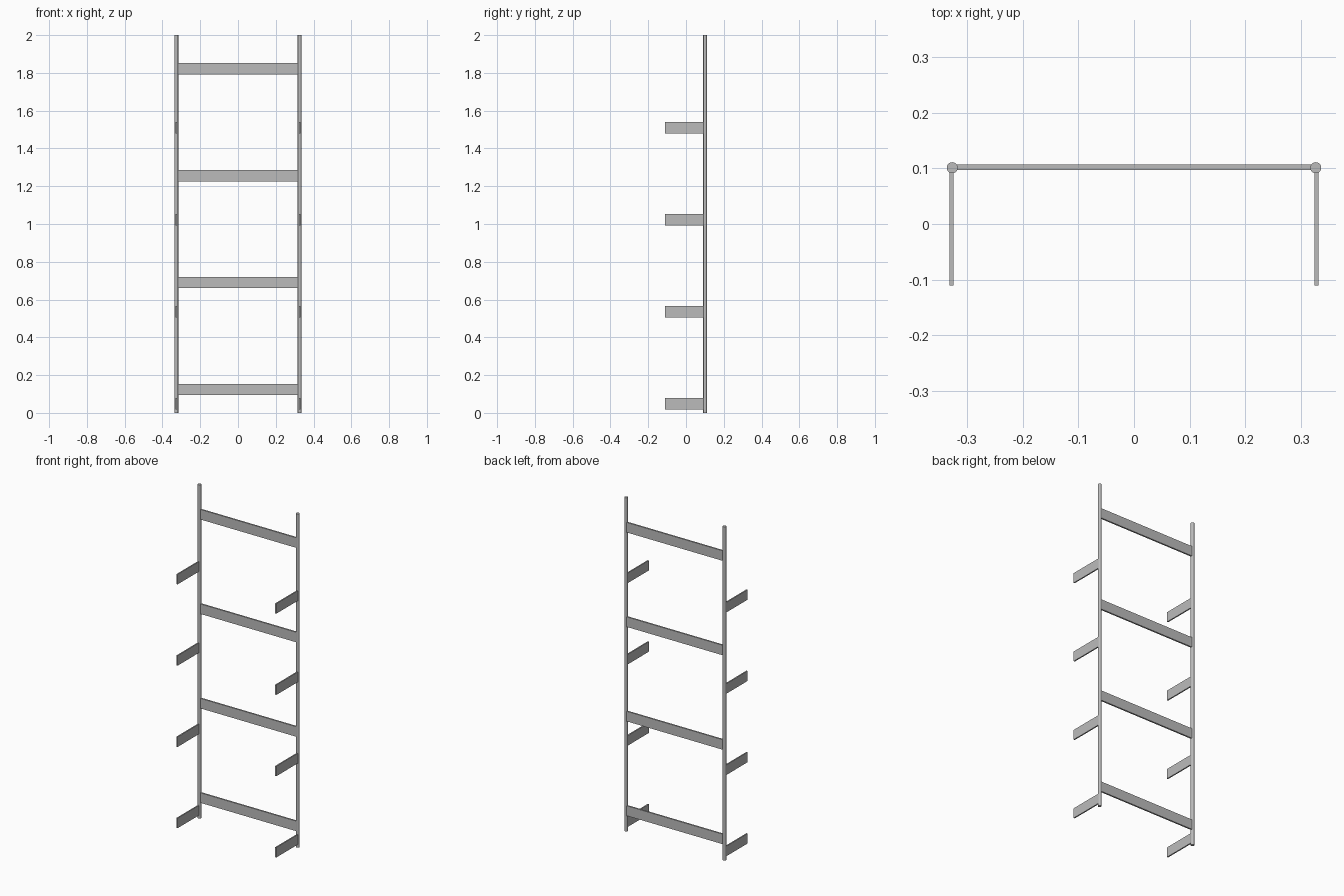
import bpy

cube = bpy.data.objects.get("Cube")
if cube:
    bpy.data.objects.remove(cube, do_unlink=True)

# Single grey metal colour
metal = bpy.data.materials.new("grey_metal")
metal.use_nodes = True
GREY = (0.5, 0.5, 0.5, 1)
metal.diffuse_color = GREY
metal.node_tree.nodes["Principled BSDF"].inputs["Base Color"].default_value = GREY

POST_X, POST_Y, POST_R = 0.326, 0.101, 0.0098


def finish(name):
    obj = bpy.context.object
    obj.name = name
    obj.data.materials.append(metal)
    return obj


def box(name, centre, size):
    bpy.ops.mesh.primitive_cube_add(size=1, location=centre)
    obj = finish(name)
    obj.scale = size
    bpy.ops.object.transform_apply(location=False, rotation=False, scale=True)


# Round upright posts with flat side arms reaching forward
for side, s in (("left", 1), ("right", -1)):
    bpy.ops.mesh.primitive_cylinder_add(vertices=32, radius=POST_R, depth=2,
                                        location=(s * POST_X, POST_Y, 1))
    finish(side + "_post")
    bpy.ops.object.shade_smooth_by_angle()
    for i in range(4):
        box(f"{side}_arm_{i + 1}", (s * 0.3275, -0.005, 0.049 + 0.487 * i),
            (0.0075, 0.21, 0.06))

# Flat cross rails between the posts
for i in range(4):
    box(f"cross_rail_{i + 1}", (0, 0.102, 0.124 + 0.566 * i), (0.64, 0.0095, 0.06))
